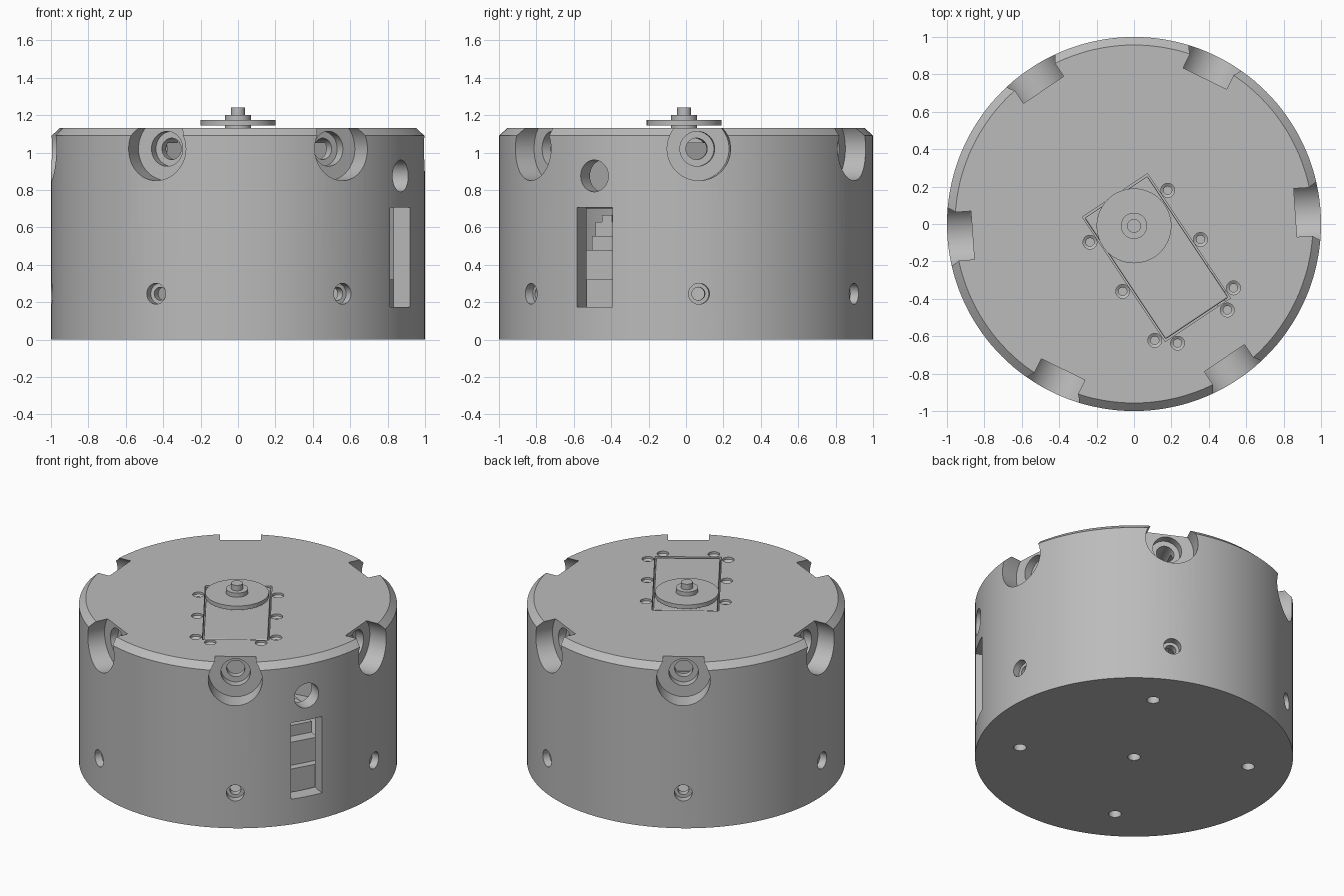
import bpy, bmesh
from math import radians, sin, cos, tau
from mathutils import Matrix

if "Cube" in bpy.data.objects:
    bpy.data.objects.remove(bpy.data.objects["Cube"], do_unlink=True)

T = Matrix.Translation
GREY = (0.5, 0.5, 0.5, 1)
grey = bpy.data.materials.new("plain grey")
grey.diffuse_color = GREY
grey.use_nodes = True
grey.node_tree.nodes["Principled BSDF"].inputs["Base Color"].default_value = GREY


def turn(deg, axis="Z"):
    return Matrix.Rotation(radians(deg), 4, axis)


def radial(deg, height):
    """Frame on the z axis whose local z points outward."""
    return turn(deg) @ T((0, 0, height)) @ turn(90, "Y")


def lathe(bm, profile, matrix=Matrix(), seg=32):
    """Closed solid of revolution from (radius, z) points."""
    rings = [[bm.verts.new(matrix @ T((r * cos(tau * i / seg), r * sin(tau * i / seg), z)).translation)
              for i in range(seg)] for r, z in profile]
    for a, b in zip(rings, rings[1:]):
        for i in range(seg):
            j = (i + 1) % seg
            bm.faces.new((a[i], a[j], b[j], b[i]))
    bm.faces.new(rings[0])
    bm.faces.new(rings[-1])


def box(bm, low, high, matrix=Matrix()):
    mid = [(a + b) / 2 for a, b in zip(low, high)]
    size = [b - a for a, b in zip(low, high)]
    bmesh.ops.create_cube(bm, size=1, matrix=matrix @ T(mid) @ Matrix.Diagonal((*size, 1)))


def finish(name, bm):
    bmesh.ops.recalc_face_normals(bm, faces=bm.faces)
    mesh = bpy.data.meshes.new(name)
    bm.to_mesh(mesh)
    bm.free()
    mesh.materials.append(grey)
    ob = bpy.data.objects.new(name, mesh)
    bpy.context.collection.objects.link(ob)
    return ob


def activate(ob):
    bpy.ops.object.select_all(action="DESELECT")
    ob.select_set(True)
    bpy.context.view_layer.objects.active = ob


def combine(ob, tool, operation):
    activate(ob)
    mod = ob.modifiers.new("combine", "BOOLEAN")
    mod.operation, mod.solver, mod.object = operation, "EXACT", tool
    bpy.ops.object.modifier_apply(modifier=mod.name)
    bpy.data.objects.remove(tool, do_unlink=True)


STATIONS = [4 + 60 * i for i in range(6)]
WINDOW = turn(-29.4)
SERVO = T((0.12, -0.18, 0)) @ turn(-56.3)

# Drum with a chamfered top edge
bm = bmesh.new()
lathe(bm, [(1, 0), (1, 1.09), (0.957, 1.13)], seg=144)
housing = finish("housing", bm)

# Hollow inside
bm = bmesh.new()
lathe(bm, [(0.9, 0.08), (0.9, 1.05)], seg=144)
combine(housing, finish("cavity", bm), "DIFFERENCE")

# Thickened wall behind each upper pocket
bm = bmesh.new()
for a in STATIONS:
    box(bm, (0.76, -0.21, 0.8), (0.93, 0.21, 1.1), turn(a))
combine(housing, finish("bosses", bm), "UNION")

# All openings
bm = bmesh.new()
for a in STATIONS:
    # stepped pocket and the screw hole below it
    lathe(bm, [(0.17, 1.2), (0.17, 0.865), (0.093, 0.865), (0.093, 0.81),
               (0.057, 0.81), (0.057, 0.65)], radial(a, 1.02), 64)
    lathe(bm, [(0.056, 1.1), (0.056, 0.95), (0.035, 0.95), (0.035, 0.8)], radial(a, 0.245))
# cable hole and window
lathe(bm, [(0.085, 0.7), (0.085, 1.1)], radial(-29.4, 0.875), 48)
box(bm, (0.7, -0.108, 0.175), (1.1, 0.108, 0.705), WINDOW)
# floor holes
lathe(bm, [(0.04, -0.1), (0.04, 0.2)])
for i in range(4):
    lathe(bm, [(0.04, -0.1), (0.04, 0.2)], turn(59.5 + 90 * i) @ T((0.727, 0, 0)))
# servo slot and its screw recesses
box(bm, (-0.4, -0.21, 1), (0.4, 0.21, 1.2), SERVO)
for u, v in [(-0.266, 0.25), (0.05, 0.25), (0.363, 0.253), (0.443, 0.16)]:
    for side in (-1, 1):
        lathe(bm, [(0.037, 1.2), (0.037, 1.115), (0.022, 1.105), (0.022, 1.07)],
              SERVO @ T((u, v * side, 0)))
combine(housing, finish("openings", bm), "DIFFERENCE")

# Servo body
bm = bmesh.new()
box(bm, (-0.39, -0.202, 0.7), (0.39, 0.202, 1.127), SERVO)
servo_body = finish("servo_body", bm)
bevel = servo_body.modifiers.new("bevel", "BEVEL")
bevel.width, bevel.segments = 0.008, 2

# Output horn: neck, disc, hub and screw
bm = bmesh.new()
lathe(bm, [(0.07, 1.12), (0.07, 1.145), (0.2, 1.145), (0.2, 1.173), (0.07, 1.173),
           (0.07, 1.202), (0.037, 1.202), (0.037, 1.24)], T((0, -0.01, 0)), 64)
servo_horn = finish("servo_horn", bm)

# Stepped electronics stack behind the window
bm = bmesh.new()
for near, far, low, high in [(0.6, 0.87, 0.06, 0.32), (0.55, 0.82, 0.32, 0.48),
                             (0.5, 0.74, 0.48, 0.555), (0.45, 0.7, 0.555, 0.63)]:
    box(bm, (near, -0.16, low), (far, 0.16, high), WINDOW)
for y in (-0.09, 0, 0.09):
    box(bm, (0.6, y - 0.03, 0.63), (0.7, y + 0.03, 0.665), WINDOW)
electronics = finish("electronics_stack", bm)

for ob in (housing, servo_horn):
    activate(ob)
    bpy.ops.object.shade_smooth_by_angle(angle=radians(30))
